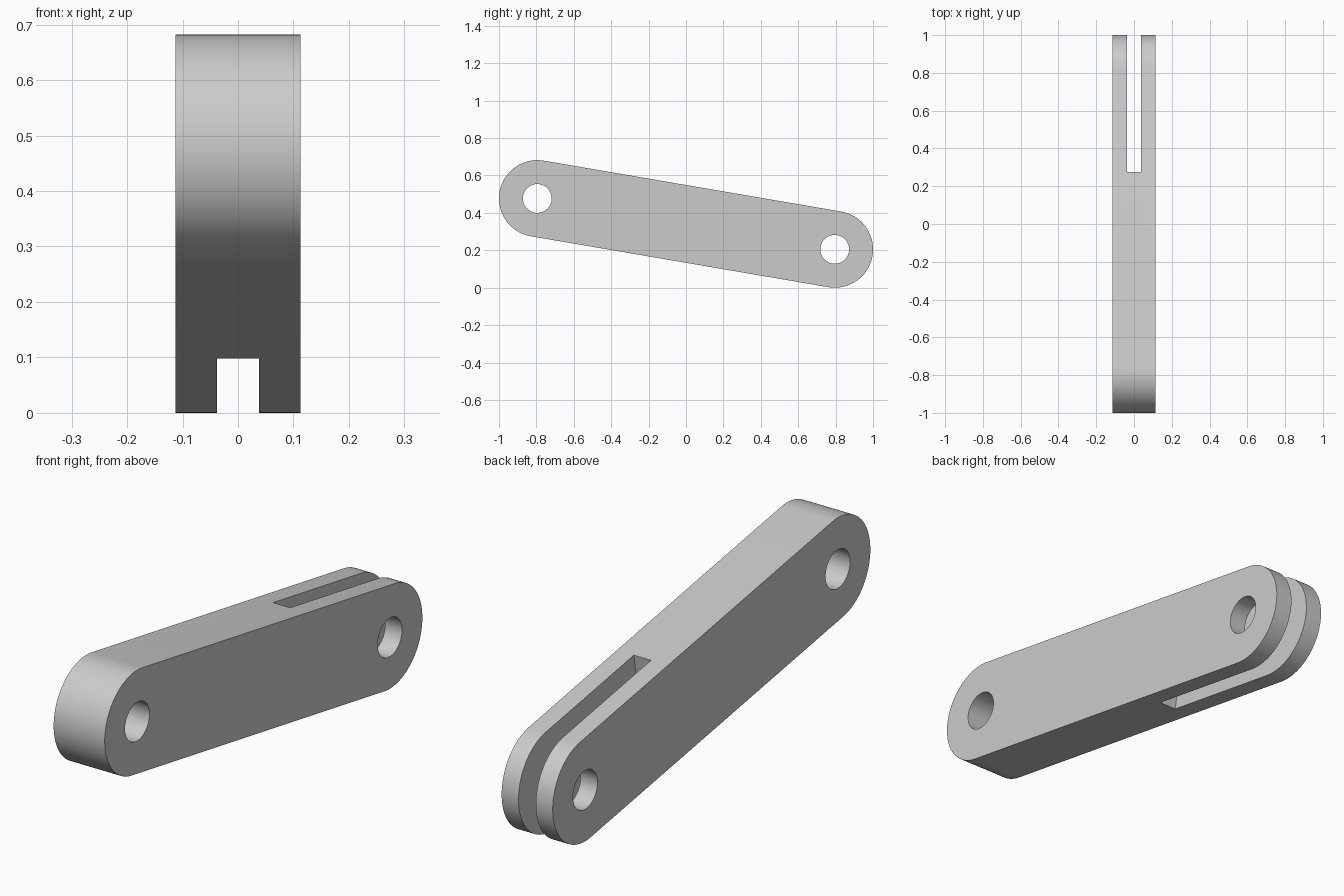
import bpy
import bmesh
from math import atan2, cos, sin, pi, hypot, radians
from mathutils import Matrix

if "Cube" in bpy.data.objects:
    bpy.data.objects.remove(bpy.data.objects["Cube"], do_unlink=True)

RADIUS, HOLE, HALF_WIDTH = 0.205, 0.077, 0.1125
END_Y, RISE = 0.795, 0.136          # pin centres relative to the middle
HALF_SPAN = hypot(END_Y, RISE)
SLOT_HALF, SLOT_START = 0.038, 0.243
ARC = 48

grey = bpy.data.materials.new("light grey metal")
grey.use_nodes = True
COLOUR = (0.6, 0.6, 0.6, 1)
grey.diffuse_color = COLOUR
grey.node_tree.nodes["Principled BSDF"].inputs["Base Color"].default_value = COLOUR


def extrude_profile(name, points, half):
    """Solid from a (y, z) outline, extruded across x."""
    bm = bmesh.new()
    face = bm.faces.new([bm.verts.new((-half, y, z)) for y, z in points])
    moved = bmesh.ops.extrude_face_region(bm, geom=[face])["geom"]
    verts = [v for v in moved if isinstance(v, bmesh.types.BMVert)]
    bmesh.ops.translate(bm, verts=verts, vec=(2 * half, 0, 0))
    bmesh.ops.recalc_face_normals(bm, faces=bm.faces)
    mesh = bpy.data.meshes.new(name)
    bm.to_mesh(mesh)
    bm.free()
    mesh.materials.append(grey)
    obj = bpy.data.objects.new(name, mesh)
    bpy.context.collection.objects.link(obj)
    return obj


def arc(centre, radius, start, sweep, steps):
    return [(centre + radius * cos(start + sweep * i / steps),
             radius * sin(start + sweep * i / steps)) for i in range(steps + 1)]


# Round-ended bar
outline = (arc(HALF_SPAN, RADIUS, -pi / 2, pi, ARC)
           + arc(-HALF_SPAN, RADIUS, pi / 2, pi, ARC))
bar = extrude_profile("link_arm", outline, HALF_WIDTH)

# Cutters: a pin hole at each end and the fork slot at the back
cutters = [extrude_profile("pin_hole_cutter",
                           arc(side * HALF_SPAN, HOLE, 0, 2 * pi, ARC)[:-1], 0.3)
           for side in (-1, 1)]
cutters.append(extrude_profile(
    "fork_slot_cutter",
    [(SLOT_START, -0.4), (1.3, -0.4), (1.3, 0.4), (SLOT_START, 0.4)], SLOT_HALF))

bpy.ops.object.select_all(action="DESELECT")
bar.select_set(True)
bpy.context.view_layer.objects.active = bar
for cutter in cutters:
    cutter.hide_render = True
    mod = bar.modifiers.new("cut", "BOOLEAN")
    mod.operation = "DIFFERENCE"
    mod.solver = "EXACT"
    mod.object = cutter
    bpy.ops.object.modifier_apply(modifier=mod.name)
for cutter in cutters:
    bpy.data.objects.remove(cutter, do_unlink=True)

# Tilt the arm so its forked end rests on the ground
bar.data.transform(Matrix.Translation((0, 0, RADIUS + RISE))
                   @ Matrix.Rotation(-atan2(RISE, END_Y), 4, "X"))
bpy.ops.object.shade_smooth_by_angle(angle=radians(30))
